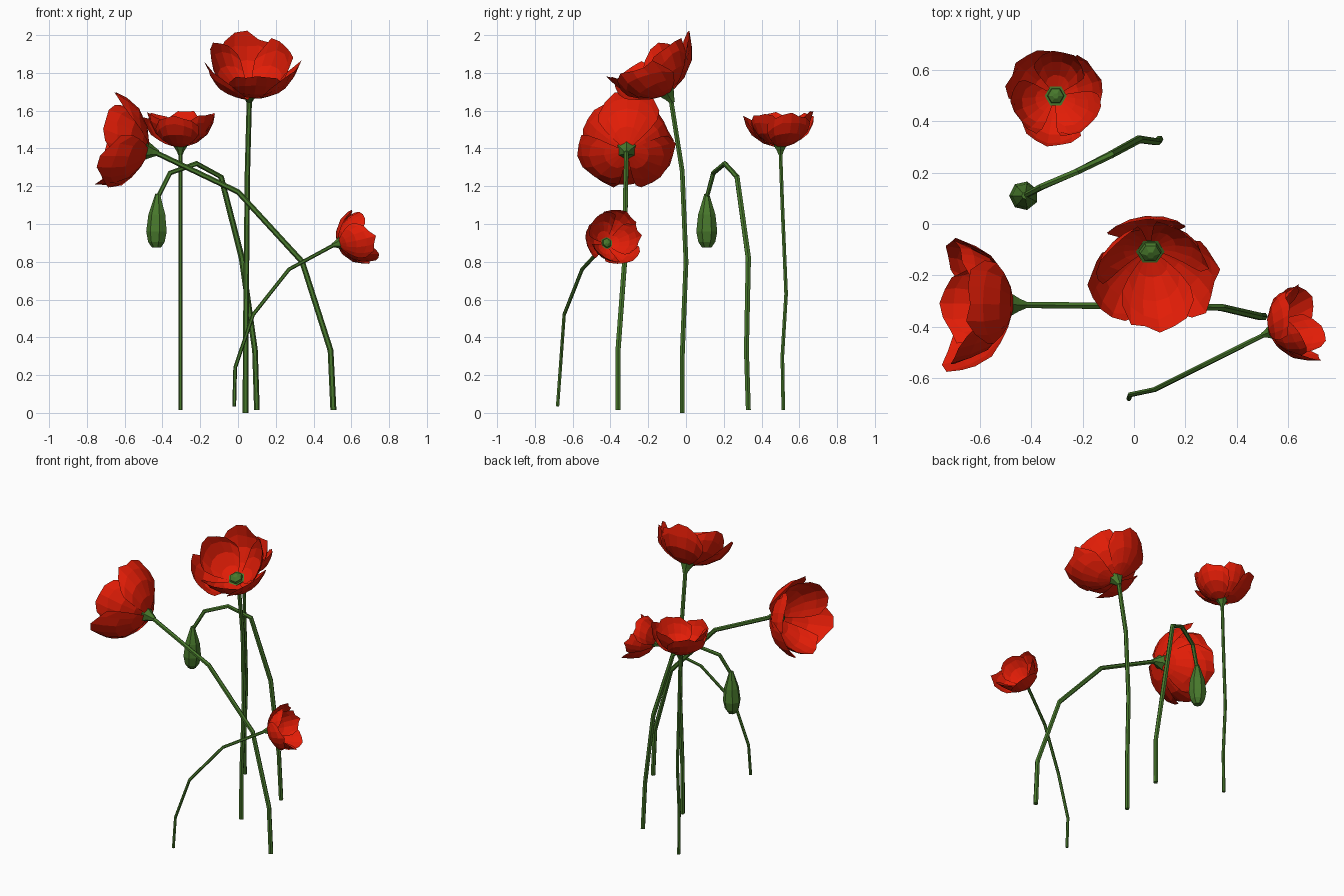
import bpy, bmesh, math, random
from mathutils import Vector

if "Cube" in bpy.data.objects:
    bpy.data.objects.remove(bpy.data.objects["Cube"])

random.seed(4)


def mat(name, col):
    m = bpy.data.materials.new(name)
    m.diffuse_color = (*col, 1)
    m.use_nodes = True
    m.node_tree.nodes["Principled BSDF"].inputs["Base Color"].default_value = m.diffuse_color
    return m


RED = mat("poppy_red", (0.76, 0.012, 0.002))
GREEN = mat("stem_green", (0.065, 0.19, 0.025))


def finish(name, bm, m):
    me = bpy.data.meshes.new(name)
    bm.to_mesh(me)
    bm.free()
    me.materials.append(m)
    ob = bpy.data.objects.new(name, me)
    bpy.context.collection.objects.link(ob)
    return ob


def tube(name, pts, radii, sides=6):
    """Faceted tube along a path, capped at both ends."""
    pts = [Vector(p) for p in pts]
    bm = bmesh.new()
    rings = []
    for i, p in enumerate(pts):
        t = (pts[min(i + 1, len(pts) - 1)] - pts[max(i - 1, 0)]).normalized()
        a = Vector((0, 1, 0.001)).cross(t).normalized()
        b = t.cross(a)
        rings.append([bm.verts.new(p + radii[i] * (math.cos(k) * a + math.sin(k) * b))
                      for k in (math.tau * j / sides for j in range(sides))])
    for r0, r1 in zip(rings, rings[1:]):
        for j in range(sides):
            k = (j + 1) % sides
            bm.faces.new((r0[j], r0[k], r1[k], r1[j]))
    bm.faces.new(rings[0][::-1])
    bm.faces.new(rings[-1])
    return finish(name, bm, GREEN)


def lathe_along(name, base, axis, profile, sides=6):
    """Turned part: profile of (distance along axis, radius)."""
    base, axis = Vector(base), Vector(axis).normalized()
    return tube(name, [base + axis * h for h, r in profile], [r for h, r in profile], sides)


# petal cross-section: (radius, height) as fractions of the bloom size
CUP = [(0.06, 0.0), (0.48, 0.13), (0.80, 0.36), (0.96, 0.64), (1.02, 0.86)]


def cup(s):
    f = max(0, min(s, 1)) * (len(CUP) - 1)
    i = min(int(f), len(CUP) - 2)
    f -= i
    return [CUP[i][k] * (1 - f) + CUP[i + 1][k] * f for k in (0, 1)]


def bloom(name, base, axis, size, depth, turn, count=6, half=50):
    """Two alternating layers of broad, overlapping rounded petals."""
    rot = Vector(axis).to_track_quat('Z', 'Y')
    base = Vector(base)
    nu, nv = 6, 4
    for p in range(count):
        bm = bmesh.new()
        a0 = math.radians(turn) + math.tau * p / count
        layer = 0.90 if p % 2 else 1.0
        lift = random.uniform(-0.05, 0.06)
        grid = []
        for j in range(nv + 1):
            row = []
            for i in range(nu + 1):
                u, v = 2 * i / nu - 1, j / nv
                r, h = cup(v * (1 - 0.32 * abs(u) ** 2.5))
                wob = random.uniform(-0.07, 0.07) * v ** 3
                ang = a0 + math.radians(half) * u * (1 - 0.15 * v ** 4)
                r = size * r * (layer + 0.03 * u + wob * 0.7 - lift * 0.5 * v)
                z = depth * (h * (1 + lift) + wob) + 0.006 * (p % 2)
                row.append(bm.verts.new(base + rot @ Vector((r * math.cos(ang), r * math.sin(ang), z))))
            grid.append(row)
        for j in range(nv):
            for i in range(nu):
                bm.faces.new((grid[j][i], grid[j][i + 1], grid[j + 1][i + 1], grid[j + 1][i]))
        finish(f"{name}_petal_{p + 1}", bm, RED)


def poppy(name, path, r0, r1, axis, size, depth, turn):
    n = len(path) - 1
    tube(name + "_stem", path, [r0 + (r1 - r0) * i / n for i in range(n + 1)])
    a = Vector(axis).normalized()
    k = size / 0.25
    tip = Vector(path[-1])
    # flared green receptacle under the petals
    lathe_along(name + "_receptacle", tip - a * 0.02 * k, a,
                [(0, r1), (0.03 * k, 0.028 * k), (0.075 * k, 0.056 * k)])
    # low seed pod in the middle of the bloom
    lathe_along(name + "_seed_pod", tip + a * 0.05 * k, a,
                [(0, 0.045 * k), (0.02 * k, 0.04 * k), (0.035 * k, 0.015 * k)])
    bloom(name, tip + a * 0.03 * k, a, size, depth, turn)


poppy("tall_poppy",
      [(0.04, -0.02, 0), (0.04, -0.02, 0.3), (0.045, 0.0, 0.8), (0.05, -0.02, 1.28), (0.06, -0.08, 1.66)],
      0.015, 0.014, (0.06, -0.50, 0.86), 0.25, 0.26, 90)
poppy("left_poppy",
      [(0.505, -0.36, 0.015), (0.49, -0.36, 0.33), (0.34, -0.325, 0.80), (0.0, -0.32, 1.17), (-0.44, -0.315, 1.38)],
      0.016, 0.014, (-0.97, 0.02, 0.2), 0.26, 0.28, 90)
poppy("back_poppy",
      [(-0.305, 0.515, 0.015), (-0.305, 0.51, 0.3), (-0.305, 0.53, 0.63), (-0.305, 0.51, 1.1), (-0.305, 0.50, 1.38)],
      0.011, 0.011, (0.0, -0.02, 1), 0.19, 0.20, 20)
poppy("small_poppy",
      [(-0.02, -0.68, 0.035), (-0.015, -0.665, 0.24), (0.08, -0.645, 0.52), (0.27, -0.55, 0.76), (0.51, -0.43, 0.89)],
      0.010, 0.010, (0.88, 0.30, 0.25), 0.155, 0.18, 60)

# nodding closed bud
tube("bud_stem",
     [(0.10, 0.33, 0.015), (0.09, 0.32, 0.33), (0.02, 0.33, 0.82), (-0.09, 0.27, 1.25),
      (-0.22, 0.205, 1.32), (-0.36, 0.145, 1.27), (-0.425, 0.11, 1.14)],
     [0.015, 0.015, 0.016, 0.015, 0.014, 0.013, 0.012])
lathe_along("closed_bud", (-0.425, 0.11, 1.16), (-0.02, 0, -1),
            [(0, 0.013), (0.04, 0.025), (0.11, 0.047), (0.20, 0.057), (0.255, 0.046), (0.285, 0.025)], 7)
